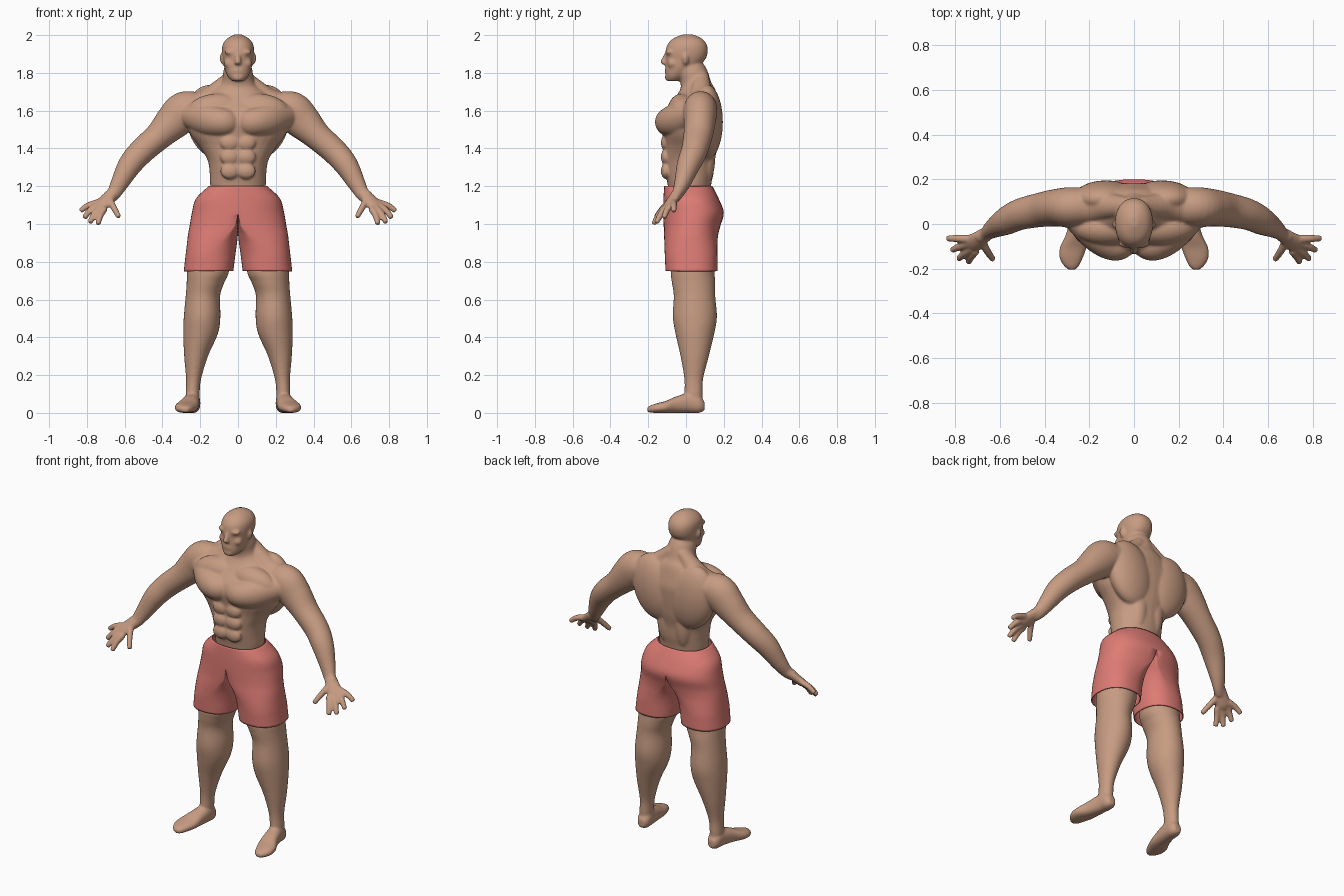
import bpy
import bmesh
from math import cos, sin, pi
from mathutils import Vector, Matrix

cube = bpy.data.objects.get("Cube")
if cube:
    bpy.data.objects.remove(cube, do_unlink=True)


def make_material(name, colour):
    material = bpy.data.materials.new(name)
    material.use_nodes = True
    material.diffuse_color = colour
    shader = next(n for n in material.node_tree.nodes if n.type == "BSDF_PRINCIPLED")
    shader.inputs["Base Color"].default_value = colour
    shader.inputs["Roughness"].default_value = 0.7
    return material


skin = make_material("warm skin", (0.57, 0.33, 0.222, 1))
cloth = make_material("coral cloth", (0.73, 0.2, 0.175, 1))


def refine(stations, steps):
    """Catmull-Rom interpolation of tuples of any length."""
    rows = [Vector(s) for s in stations]
    result = []
    for i in range(len(rows) - 1):
        before, start = rows[max(i - 1, 0)], rows[i]
        end, after = rows[i + 1], rows[min(i + 2, len(rows) - 1)]
        for k in range(steps):
            t = k / steps
            tangent_in, tangent_out = (end - before) / 2, (after - start) / 2
            bend = 3 * (end - start) - 2 * tangent_in - tangent_out
            twist = 2 * (start - end) + tangent_in + tangent_out
            result.append(start + tangent_in * t + bend * t**2 + twist * t**3)
    return result + [rows[-1]]


def rounded(angle, power):
    """Point on a unit superellipse."""
    c, s = cos(angle), sin(angle)
    bulge = lambda v: abs(v) ** (2 / power) * (1 if v > 0 else -1)
    return bulge(c), bulge(s)


def bridge(bm, rings):
    for low, high in zip(rings, rings[1:]):
        for i in range(len(low)):
            j = (i + 1) % len(low)
            bm.faces.new((low[i], low[j], high[j], high[i]))


def sweep(bm, stations, side, axis=None, power=2.0, sides=32, steps=5):
    """Closed limb through stations of x, y, z, radius along side, other radius."""
    path = refine(stations, steps)
    rings = []
    for i, station in enumerate(path):
        ahead, behind = path[min(i + 1, len(path) - 1)], path[max(i - 1, 0)]
        along = Vector(axis) if axis else Vector((ahead - behind)[:3]).normalized()
        u = Vector(side)
        u = (u - along * u.dot(along)).normalized()
        v = along.cross(u)
        ring = []
        for k in range(sides):
            a, b = rounded(2 * pi * k / sides, power)
            ring.append(bm.verts.new(Vector(station[:3]) + u * a * station[3] + v * b * station[4]))
        rings.append(ring)
    bridge(bm, rings)
    bm.faces.new(rings[0])
    bm.faces.new(rings[-1])


def muscle(bm, centre, radii, tilt=0.0):
    """Ellipsoid, optionally leaned in the front plane."""
    matrix = Matrix.Translation(centre) @ Matrix.Rotation(tilt, 4, "Y") @ Matrix.Diagonal((*radii, 1))
    bmesh.ops.create_icosphere(bm, subdivisions=4, radius=1, matrix=matrix)


def finish(name, bm, material, voxel=None, thickness=None):
    """Mirror the half model, blend or thicken it, and bake the result."""
    bmesh.ops.recalc_face_normals(bm, faces=bm.faces[:])
    mesh = bpy.data.meshes.new(name)
    bm.to_mesh(mesh)
    bm.free()
    obj = bpy.data.objects.new(name, mesh)
    bpy.context.collection.objects.link(obj)
    mirror = obj.modifiers.new("mirror", "MIRROR")
    mirror.use_mirror_merge = voxel is None
    if voxel:
        blend = obj.modifiers.new("blend", "REMESH")
        blend.mode = "VOXEL"
        blend.voxel_size = voxel
        relax = obj.modifiers.new("relax", "SMOOTH")
        relax.factor = 0.5
        relax.iterations = 11
    if thickness:
        shell = obj.modifiers.new("shell", "SOLIDIFY")
        shell.thickness = thickness
        shell.offset = -1
    bpy.context.view_layer.update()
    graph = bpy.context.evaluated_depsgraph_get()
    baked = bpy.data.meshes.new_from_object(obj.evaluated_get(graph))
    obj.modifiers.clear()
    obj.data = baked
    baked.materials.clear()
    baked.materials.append(material)
    for face in baked.polygons:
        face.use_smooth = True
        face.material_index = 0


ACROSS, UP, DEPTH = (1, 0, 0), (0, 0, 1), (0, 1, 0)

# Torso and neck
body = bmesh.new()
sweep(body, [(0, .02, 1.08, .13, .1), (0, .018, 1.2, .147, .114), (0, .018, 1.27, .15, .128),
             (0, .018, 1.34, .162, .135), (0, .026, 1.41, .205, .142), (0, .026, 1.47, .25, .15),
             (0, .024, 1.53, .27, .158), (0, .032, 1.59, .26, .152), (0, .05, 1.65, .215, .122),
             (0, .062, 1.71, .13, .094), (0, .052, 1.75, .088, .082),
             (0, .03, 1.82, .075, .08), (0, .02, 1.88, .05, .05)], ACROSS, UP, 2.1)

# Chest, back and stomach muscles
sweep(body, [(.012, -.085, 1.537, .05, .047), (.045, -.087, 1.538, .07, .07),
             (.095, -.083, 1.541, .078, .08), (.16, -.054, 1.552, .084, .076),
             (.23, .002, 1.572, .075, .066), (.29, .045, 1.585, .05, .05)], UP)
muscle(body, (.12, -.02, 1.605), (.15, .076, .085), .1)
muscle(body, (.125, .113, 1.54), (.145, .082, .2), .25)
muscle(body, (.055, .1, 1.37), (.06, .056, .17))
for height in (1.43, 1.355, 1.28):
    muscle(body, (.044, -.107, height), (.05, .026, .042))

# Sloping neck muscle
sweep(body, [(.03, .08, 1.785, .04, .035), (.09, .08, 1.717, .055, .052),
             (.16, .085, 1.655, .075, .065), (.25, .08, 1.61, .085, .08)], DEPTH)

# Arm
sweep(body, [(.2, .08, 1.62, .08, .08), (.28, .075, 1.598, .105, .09), (.345, .073, 1.54, .096, .084),
             (.42, .063, 1.465, .075, .077), (.51, .043, 1.385, .069, .07),
             (.572, .013, 1.313, .063, .062), (.625, -.018, 1.22, .048, .044),
             (.656, -.042, 1.165, .038, .031), (.685, -.063, 1.138, .036, .026)], (1, 0, 1))

# Palm, fingers and thumb
sweep(body, [(.655, -.04, 1.17, .031, .029), (.69, -.065, 1.135, .039, .026),
             (.727, -.09, 1.098, .045, .023), (.742, -.102, 1.083, .031, .016)], (.5, .65, .4))
digits = [((.705, -.118, 1.083), (.742, -.172, .998)), ((.728, -.108, 1.086), (.785, -.157, 1.006)),
          ((.742, -.085, 1.1), (.815, -.118, 1.032)), ((.747, -.066, 1.113), (.836, -.064, 1.068)),
          ((.68, -.075, 1.13), (.63, -.16, 1.036))]
for root, tip in digits:
    root, tip = Vector(root), Vector(tip)
    middle = (root + tip) / 2 + Vector((.004, 0, .006))
    sweep(body, [(*root, .019, .019), (*middle, .0175, .0175), (*tip, .0145, .0145)], (1, 1, 1), sides=12)

# Skull and jaw
sweep(body, [(0, -.068, 1.757, .033, .033), (0, -.053, 1.785, .056, .056), (0, -.025, 1.83, .073, .084),
             (0, -.003, 1.87, .08, .104), (0, .003, 1.91, .085, .112), (0, .006, 1.95, .081, .104),
             (0, .008, 1.982, .058, .076), (0, .01, 2.004, .018, .024)], ACROSS, UP, 2.2)

# Brow, cheek, nose, lips, chin and ear
muscle(body, (.034, -.086, 1.908), (.038, .022, .016), -.1)
muscle(body, (.04, -.071, 1.85), (.034, .027, .03))
sweep(body, [(0, -.1, 1.905, .012, .013), (0, -.112, 1.88, .013, .015),
             (0, -.12, 1.854, .018, .017), (0, -.108, 1.843, .016, .012)], ACROSS, UP, sides=12)
muscle(body, (0, -.097, 1.811), (.034, .016, .02))
muscle(body, (0, -.092, 1.777), (.033, .02, .022))
muscle(body, (.083, -.003, 1.873), (.014, .018, .031), .15)
finish("upper_body", body, skin, voxel=.006)

# Legs
legs = bmesh.new()
sweep(legs, [(.15, .04, .95, .105, .11), (.158, .035, .76, .112, .116), (.172, .04, .69, .1, .115),
             (.186, .045, .62, .091, .11), (.19, .047, .51, .097, .117), (.198, .047, .42, .092, .103),
             (.222, .046, .3, .063, .075), (.235, .041, .18, .04, .05), (.24, .04, .1, .037, .048),
             (.24, .04, .03, .035, .045)], ACROSS, UP)

# Foot
sweep(legs, [(.24, .098, .036, .022, .024), (.24, .07, .046, .039, .046), (.243, .02, .053, .043, .053),
             (.256, -.05, .044, .05, .044), (.272, -.105, .032, .06, .032), (.281, -.15, .026, .053, .026),
             (.28, -.185, .021, .036, .02), (.278, -.204, .018, .016, .013)], ACROSS, DEPTH, 2.3)
finish("legs", legs, skin, voxel=.006)

# Shorts: each row is height, outer x, inner x, centre y, depth radius, leg split
shorts = bmesh.new()
rows = refine([(1.2, .155, 0, .012, .128, 0), (1.135, .222, 0, .027, .146, 0),
               (1.06, .244, 0, .04, .16, 0), (.99, .256, 0, .032, .15, .15),
               (.94, .265, .002, .027, .143, .5), (.89, .271, .008, .026, .14, .82),
               (.83, .278, .015, .027, .139, 1), (.75, .287, .025, .029, .137, 1)], 5)
rings = []
for z, outer, inner, y, depth, split in rows:
    split = min(max(split, 0), 1)
    ring = []
    for k in range(48):
        a, b = rounded(2 * pi * k / 48, 2.3)
        pelvis = max(0, outer * a)
        leg = (outer + inner) / 2 + a * (outer - inner) / 2
        ring.append(shorts.verts.new((pelvis * (1 - split) + leg * split, y + depth * b, z)))
    rings.append(ring)
bridge(shorts, rings)
inside = [f for f in shorts.faces if all(v.co.x < .0005 for v in f.verts)]
bmesh.ops.delete(shorts, geom=inside, context="FACES")
finish("shorts", shorts, cloth, thickness=.005)
